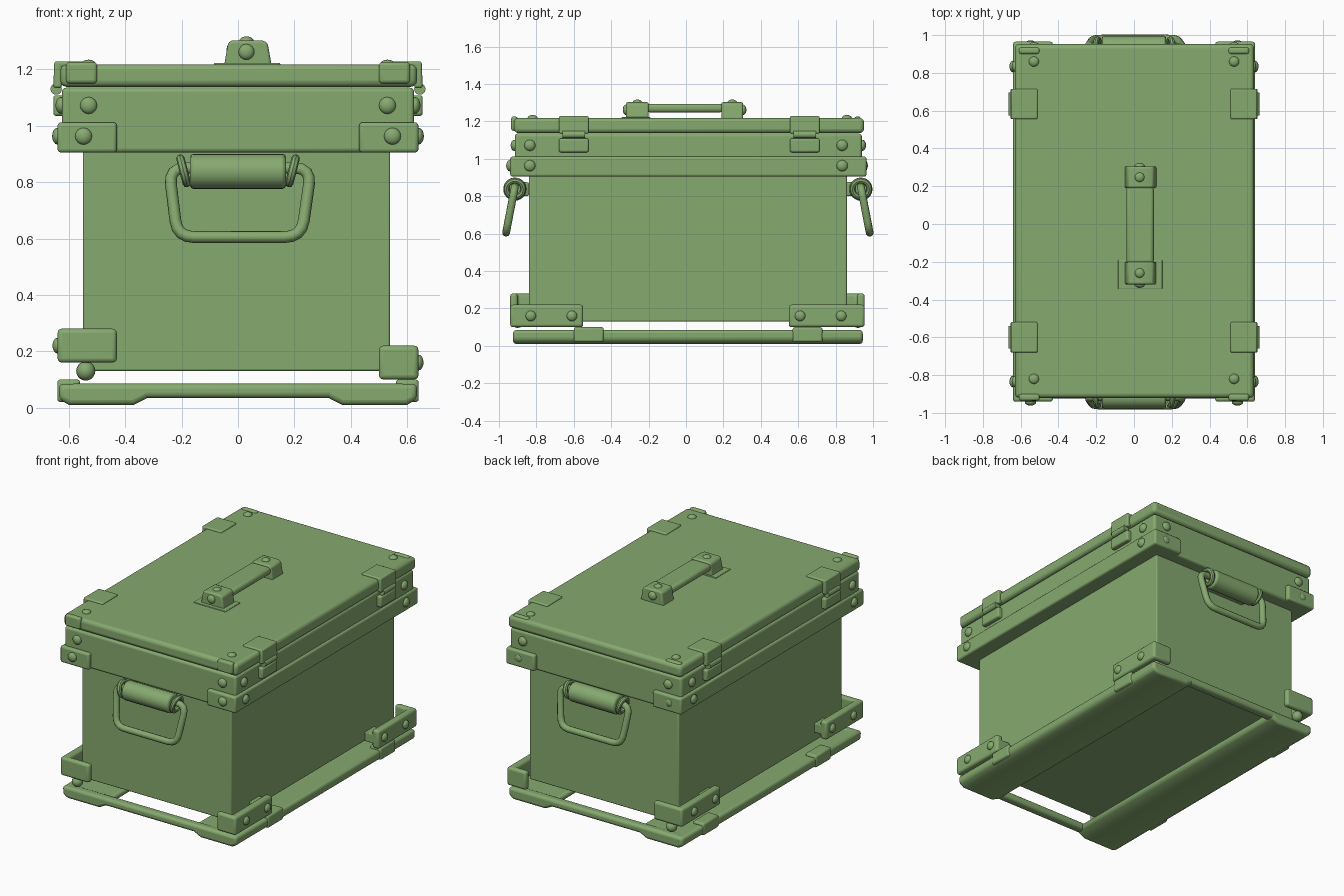
import bpy, bmesh, math
from mathutils import Vector

if "Cube" in bpy.data.objects:
    bpy.data.objects.remove(bpy.data.objects["Cube"])

green = bpy.data.materials.new("case green")
green.diffuse_color = (0.24, 0.40, 0.16, 1)
green.use_nodes = True
green.node_tree.nodes["Principled BSDF"].inputs["Base Color"].default_value = green.diffuse_color


def finish(ob, name, bevel=0, segments=3):
    ob.name = name
    if not ob.data.materials:
        ob.data.materials.append(green)
    if bevel:
        m = ob.modifiers.new("bevel", 'BEVEL')
        m.width, m.segments, m.limit_method = bevel, segments, 'ANGLE'
    bpy.ops.object.select_all(action='DESELECT')
    ob.select_set(True)
    bpy.context.view_layer.objects.active = ob
    if ob.type == 'MESH':
        bpy.ops.object.shade_smooth_by_angle(angle=math.radians(40))
    return ob


def box(name, x, y, z, bevel=0.01):
    """Box from (min, max) ranges."""
    lo = [min(r) for r in (x, y, z)]
    hi = [max(r) for r in (x, y, z)]
    bpy.ops.mesh.primitive_cube_add(size=1, location=[(a + b) / 2 for a, b in zip(lo, hi)])
    ob = bpy.context.object
    ob.scale = [b - a for a, b in zip(lo, hi)]
    bpy.ops.object.transform_apply(location=False, rotation=False, scale=True)
    return finish(ob, name, bevel)


def prism(name, pts, z0, z1, bevel=0.01, axis='Z'):
    """Extrude an outline: (x, y) along z, or (x, z) along y."""
    bm = bmesh.new()
    put = (lambda p, h: (p[0], p[1], h)) if axis == 'Z' else (lambda p, h: (p[0], h, p[1]))
    f = bm.faces.new([bm.verts.new(put(p, z0)) for p in pts])
    ext = bmesh.ops.extrude_face_region(bm, geom=[f])
    move = Vector(put((0, 0), z1 - z0))
    bmesh.ops.translate(bm, verts=[v for v in ext["geom"] if isinstance(v, bmesh.types.BMVert)], vec=move)
    bmesh.ops.recalc_face_normals(bm, faces=bm.faces)
    me = bpy.data.meshes.new(name)
    bm.to_mesh(me)
    bm.free()
    ob = bpy.data.objects.new(name, me)
    bpy.context.collection.objects.link(ob)
    return finish(ob, name, bevel)


def rivet(name, loc, normal, r=0.03):
    """Flattened dome facing along normal."""
    bpy.ops.mesh.primitive_uv_sphere_add(segments=16, ring_count=8, radius=r, location=loc)
    ob = bpy.context.object
    ob.scale = (1, 1, 0.65)
    ob.rotation_euler = Vector(normal).to_track_quat('Z', 'Y').to_euler()
    return finish(ob, name)


def cylinder(name, loc, axis, r, length, bevel=0.0):
    bpy.ops.mesh.primitive_cylinder_add(vertices=24, radius=r, depth=length, location=loc)
    ob = bpy.context.object
    ob.rotation_euler = Vector(axis).to_track_quat('Z', 'Y').to_euler()
    return finish(ob, name, bevel, 2)


def tube(name, pts, r, corner=0.05):
    """Round rod along points with softened corners."""
    pts = [Vector(p) for p in pts]
    path = [pts[0]]
    for a, b, c in zip(pts, pts[1:], pts[2:]):
        p, q = b + (a - b).normalized() * corner, b + (c - b).normalized() * corner
        path += [p * (1 - t) ** 2 + b * 2 * t * (1 - t) + q * t * t for t in (0, .25, .5, .75, 1)]
    path.append(pts[-1])
    cu = bpy.data.curves.new(name, 'CURVE')
    cu.dimensions, cu.bevel_depth, cu.bevel_resolution, cu.use_fill_caps = '3D', r, 3, True
    sp = cu.splines.new('POLY')
    sp.points.add(len(path) - 1)
    for s, p in zip(sp.points, path):
        s.co = (*p, 1)
    ob = bpy.data.objects.new(name, cu)
    bpy.context.collection.objects.link(ob)
    return finish(ob, name)


# Main case: body, collar, lid
box("body", (-0.55, 0.54), (-0.84, 0.86), (0.13, 0.95), 0.008)
box("collar", (-0.625, 0.625), (-0.915, 0.94), (0.905, 1.135), 0.015)
box("lid", (-0.63, 0.635), (-0.92, 0.952), (1.138, 1.218), 0.022)

for sx, side in ((-1, "left"), (1, "right")):
    ox = 0.64 * sx
    # Lower collar rail wrapping onto both ends
    pts = [(0.43 * sx, -0.94), (ox, -0.94), (ox, 0.965), (0.43 * sx, 0.965),
           (0.43 * sx, 0.90), (0.58 * sx, 0.90), (0.58 * sx, -0.88), (0.43 * sx, -0.88)]
    prism(side + "_collar_rail", pts, 0.905, 1.012, 0.012)

    # Wide skid with a bevelled inner edge
    sk = 0.635 * sx
    pts = [(sk, 0.03), (sk, 0.085), (0.31 * sx, 0.075), (0.31 * sx, 0.04), (0.37 * sx, 0.01), (0.60 * sx, 0.01)]
    prism(side + "_skid", pts, -0.925, 0.945, 0.018, 'Y')

    # Bottom corner brackets: open L-shaped plates
    z0, z1, inner = (0.16, 0.28, 0.43) if sx < 0 else (0.10, 0.22, 0.50)
    for sy, end in ((-1, "front"), (1, "back")):
        oy, t = (-0.94 if sy < 0 else 0.955), 0.04 * sy
        yl = 0.55 * sy
        pts = [(inner * sx, oy), (ox, oy), (ox, yl), (ox - 0.05 * sx, yl),
               (ox - 0.05 * sx, oy - t), (inner * sx, oy - t)]
        prism(f"{side}_{end}_bottom_bracket", pts, z0, z1, 0.015)
        # Small web tying the bracket to the body
        box(f"{side}_{end}_bracket_web", (0.53 * sx, 0.61 * sx), (yl, yl + 0.1 * sy), (z0 + 0.03, z1 - 0.03), 0.005)
        zm = (z0 + z1) / 2
        for y in (0.83 * sy, 0.61 * sy):
            rivet("bracket_rivet", (ox, y, zm), (sx, 0, 0), 0.028)
        # Skid clip
        cy = 0.52 * sy if sy < 0 else 0.65
        box(f"{side}_{end}_skid_clip", (0.56 * sx, 0.641 * sx), (cy - 0.08, cy + 0.08), (0.02, 0.10), 0.012)

        # Collar and rail rivets, side and end
        rivet("rail_side_rivet", (0.64 * sx, 0.835 * sy, 0.963), (sx, 0, 0))
        rivet("collar_side_rivet", (0.628 * sx, 0.835 * sy, 1.072), (sx, 0, 0))
        rivet("rail_end_rivet", (0.548 * sx, oy - 0.002, 0.963), (0, sy, 0))
        rivet("collar_end_rivet", (0.53 * sx, -0.918 if sy < 0 else 0.943, 1.072), (0, sy, 0))
        rivet("lid_rivet", (0.53 * sx, 0.02 + 0.84 * sy, 1.217), (0, 0, 1), 0.027)
        # Low lugs on the lid corners
        box("lid_corner_lug", (0.50 * sx, 0.61 * sx), (0.90 * sy, 0.935 * sy), (1.15, 1.226), 0.012)

        # Latch: hooked upper plate, pin, lower plate
        ly = -0.60 if sy < 0 else 0.635
        pts = [(0.51 * sx, 1.21), (0.51 * sx, 1.228), (0.652 * sx, 1.228), (0.655 * sx, 1.135),
               (0.625 * sx, 1.135), (0.625 * sx, 1.21)]
        prism(f"{side}_{end}_latch_hook", pts, ly - 0.08, ly + 0.08, 0.008, 'Y')
        cylinder(f"{side}_{end}_latch_pin", (0.645 * sx, ly, 1.13), (0, 1, 0), 0.02, 0.12)
        box(f"{side}_{end}_latch_plate", (0.615 * sx, 0.655 * sx), (ly - 0.08, ly + 0.08), (1.035, 1.108), 0.01)

# Round feet studs below the left brackets
for y in (-0.90, 0.92):
    bpy.ops.mesh.primitive_uv_sphere_add(segments=16, ring_count=10, radius=0.034, location=(-0.54, y, 0.13))
    finish(bpy.context.object, "bracket_stud")

for sy, end in ((-1, "front"), (1, "back")):
    # Cross bar joining the skids
    y = 0.01 + 0.905 * sy
    box(end + "_cross_bar", (-0.60, 0.60), (y - 0.03, y + 0.03), (0.035, 0.085), 0.018)

    # Carry handle: roller, pivot rings and swinging bail
    y = 0.01 + 0.925 * sy
    cylinder(end + "_handle_roller", (0, y, 0.838), (1, 0, 0), 0.062, 0.34, 0.012)
    box(end + "_handle_mount", (-0.15, 0.15), (0.84 * sy, y), (0.80, 0.875), 0.01)
    for sx in (-1, 1):
        bpy.ops.mesh.primitive_torus_add(location=(0.193 * sx, y, 0.84), rotation=(0, math.pi / 2 + 0.25 * sx, 0),
                                         major_radius=0.045, minor_radius=0.015,
                                         major_segments=24, minor_segments=8)
        finish(bpy.context.object, end + "_handle_ring")
    yb = 0.01 + 0.972 * sy
    tube(end + "_handle_bail", [(-0.17, y, 0.85), (-0.245, y, 0.85), (-0.215, yb, 0.605), (0.225, yb, 0.605),
                                (0.26, y, 0.85), (0.17, y, 0.85)], 0.021, 0.06)

# Top handle: end blocks, flange and flat grip
for a, b, s in ((-0.32, -0.20, -1), (0.19, 0.305, 1)):
    pts = [(-0.05, 1.21), (-0.035, 1.295), (-0.02, 1.303), (0.085, 1.303), (0.105, 1.295), (0.12, 1.21)]
    prism("top_handle_block", pts, a, b, 0.01, 'Y')
    rivet("handle_top_rivet", (0.03, (a + b) / 2, 1.30), (0, 0, 1), 0.026)
    rivet("handle_end_rivet", (0.03, a if s < 0 else b, 1.262), (0, s, 0), 0.028)
box("handle_flange", (-0.085, 0.15), (-0.345, -0.19), (1.212, 1.223), 0.004)
box("top_handle_grip", (-0.04, 0.105), (-0.21, 0.20), (1.248, 1.294), 0.018)
